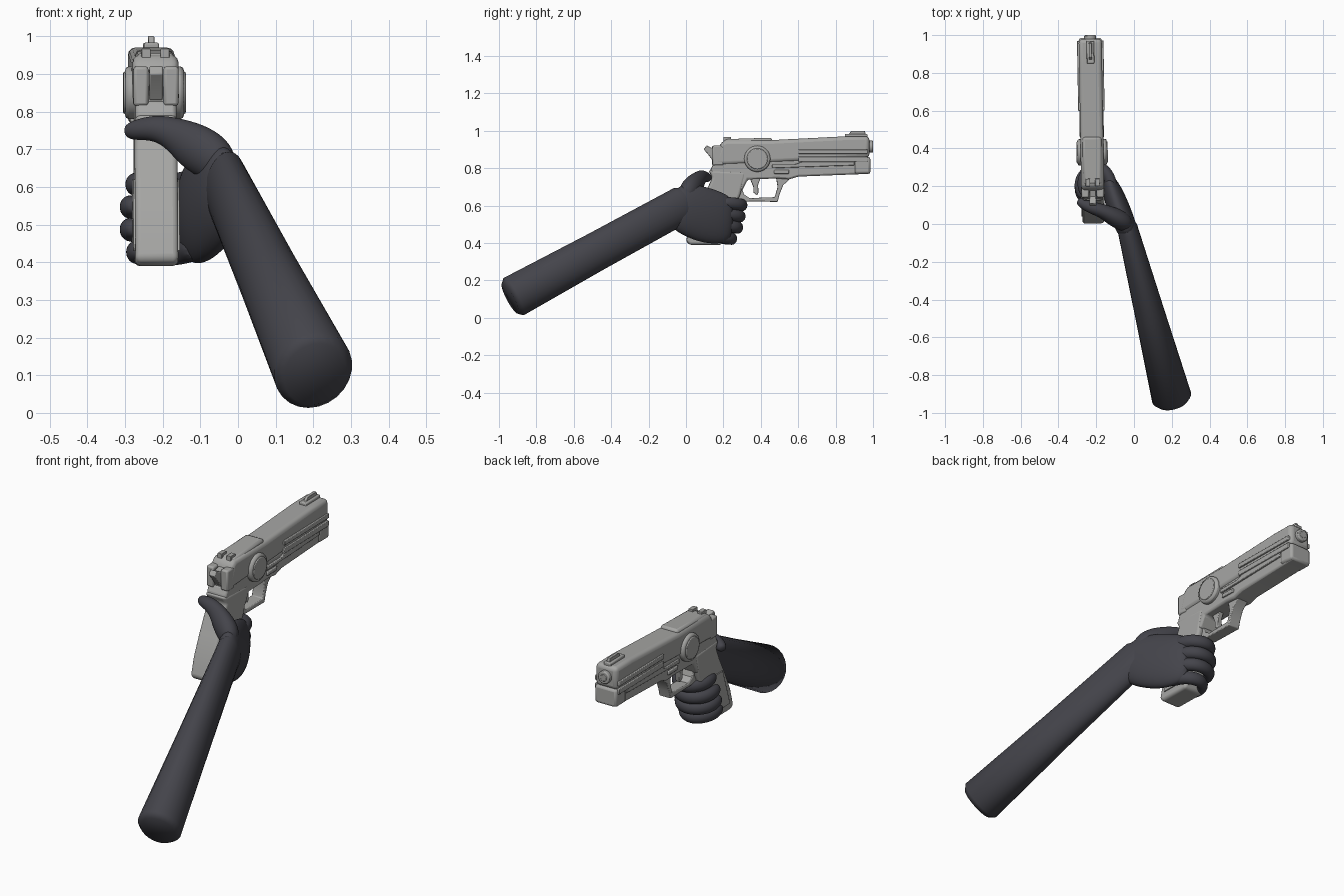
import bpy, bmesh, math
from mathutils import Vector, Matrix

if "Cube" in bpy.data.objects:
    bpy.data.objects.remove(bpy.data.objects["Cube"], do_unlink=True)


def material(name, rgb):
    m = bpy.data.materials.new(name)
    m.use_nodes = True
    m.diffuse_color = (*rgb, 1)
    bsdf = m.node_tree.nodes["Principled BSDF"]
    bsdf.inputs["Base Color"].default_value = (*rgb, 1)
    bsdf.inputs["Roughness"].default_value = 0.6
    return m


GREY = material("metal grey", (0.38, 0.38, 0.37))
DARK = material("glove charcoal", (0.058, 0.058, 0.07))

# The pistol is built around x = 0, then set in the hand with a slight yaw
GUN = Matrix.Translation((-0.217, 0.1, 0)) @ Matrix.Rotation(0.017, 4, "Z") @ Matrix.Translation((0, -0.1, 0))


def finish(name, bm, mat, bevel=0, segments=2, subsurf=0, angle=35):
    bmesh.ops.recalc_face_normals(bm, faces=bm.faces)
    mesh = bpy.data.meshes.new(name)
    bm.to_mesh(mesh)
    bm.free()
    mesh.materials.append(mat)
    ob = bpy.data.objects.new(name, mesh)
    bpy.context.collection.objects.link(ob)
    if bevel:
        mod = ob.modifiers.new("Bevel", "BEVEL")
        mod.width, mod.segments = bevel, segments
        mod.limit_method, mod.angle_limit = "ANGLE", math.radians(40)
    if subsurf:
        mod = ob.modifiers.new("Subsurf", "SUBSURF")
        mod.levels = mod.render_levels = subsurf
    bpy.ops.object.select_all(action="DESELECT")
    ob.select_set(True)
    bpy.context.view_layer.objects.active = ob
    bpy.ops.object.shade_smooth_by_angle(angle=math.radians(angle))
    return ob


def side_prism(name, outline, half, x=0, bevel=0.006, segments=2):
    """Extrude a (y, z) outline across x."""
    bm = bmesh.new()
    face = bm.faces.new([bm.verts.new((x - half, y, z)) for y, z in outline])
    new = bmesh.ops.extrude_face_region(bm, geom=[face])["geom"]
    verts = [v for v in new if isinstance(v, bmesh.types.BMVert)]
    bmesh.ops.translate(bm, verts=verts, vec=(2 * half, 0, 0))
    ob = finish(name, bm, GREY, bevel, segments)
    ob.matrix_world = GUN
    return ob


def box(name, y0, y1, z0, z1, half, x=0, bevel=0.005):
    return side_prism(name, [(y0, z0), (y1, z0), (y1, z1), (y0, z1)], half, x, bevel)


def cylinder(name, centre, radius, depth, axis, bevel=0.008):
    bm = bmesh.new()
    turn = Matrix.Rotation(math.pi / 2, 4, "Y" if axis == "X" else "X")
    bmesh.ops.create_cone(bm, cap_ends=True, segments=32, radius1=radius, radius2=radius,
                          depth=depth, matrix=Matrix.Translation(centre) @ turn)
    ob = finish(name, bm, GREY, bevel)
    ob.matrix_world = GUN
    return ob


def limb(name, points, radii, sides=12, subsurf=2):
    """Loft ellipses (horizontal radius, upright radius) along a path."""
    pts = [Vector(p) for p in points]
    bm = bmesh.new()
    rings = []
    for i, (p, (ru, rv)) in enumerate(zip(pts, radii)):
        t = (pts[min(i + 1, len(pts) - 1)] - pts[max(i - 1, 0)]).normalized()
        u = t.cross(Vector((0, 0, 1))).normalized()
        v = u.cross(t)
        rings.append([bm.verts.new(p + u * ru * math.cos(a) + v * rv * math.sin(a))
                      for a in (math.tau * k / sides for k in range(sides))])
    for a, b in zip(rings, rings[1:]):
        for k in range(sides):
            j = (k + 1) % sides
            bm.faces.new((a[k], a[j], b[j], b[k]))
    bm.faces.new(rings[0])
    bm.faces.new(rings[-1])
    return finish(name, bm, DARK, subsurf=subsurf, angle=50)


# Slide and barrel
side_prism("slide", [(0.145, 0.815), (0.98, 0.855), (0.98, 0.97), (0.85, 0.97),
                     (0.46, 0.95), (0.21, 0.95), (0.185, 0.935)], 0.061, bevel=0.02, segments=3)
side_prism("slide_hood", [(0.2, 0.9), (0.46, 0.9), (0.46, 0.963), (0.21, 0.955)], 0.05, bevel=0.012)
box("front_sight_base", 0.85, 0.97, 0.95, 0.983, 0.02)
side_prism("front_sight", [(0.86, 0.97), (0.965, 0.97), (0.955, 1.0), (0.885, 1.0)], 0.008, bevel=0.002)
cylinder("barrel", (0, 0.96, 0.915), 0.032, 0.08, "Y", 0.005)
cylinder("bore_plug", (0, 0.99, 0.915), 0.018, 0.022, "Y", 0.003)

# Rear sight posts and hammer
for side in (-1, 1):
    box("rear_sight_post", 0.2, 0.24, 0.94, 0.967, 0.012, side * 0.025, 0.002)
    box("slide_rear_cheek", 0.14, 0.2, 0.815, 0.92, 0.02, side * 0.04, 0.008)
side_prism("hammer", [(0.21, 0.83), (0.15, 0.83), (0.125, 0.865), (0.095, 0.9), (0.11, 0.922),
                      (0.145, 0.905), (0.21, 0.92)], 0.018, bevel=0.004)

# Frame, dust cover and side details
side_prism("frame", [(0.13, 0.79), (0.15, 0.83), (0.98, 0.86), (0.985, 0.77), (0.6, 0.755), (0.55, 0.74),
                     (0.49, 0.745), (0.33, 0.74), (0.3, 0.68), (0.16, 0.7)], 0.054, bevel=0.01)
box("muzzle_block", 0.9, 0.985, 0.77, 0.86, 0.061, bevel=0.012)
for side in (-1, 1):
    cylinder("side_disc", (side * 0.06, 0.38, 0.85), 0.07, 0.036, "X", 0.01)
    cylinder("side_disc_cap", (side * 0.07, 0.38, 0.85), 0.056, 0.026, "X", 0.004)
    box("upper_rail", 0.6, 0.97, 0.877, 0.9, 0.008, side * 0.062, 0.003)
    box("lower_rail", 0.6, 0.97, 0.835, 0.862, 0.008, side * 0.06, 0.003)
    side_prism("side_fairing", [(0.46, 0.8), (0.9, 0.815), (0.9, 0.835), (0.62, 0.835),
                                (0.58, 0.82), (0.46, 0.82)], 0.008, side * 0.056, 0.003)
    box("slide_catch", 0.47, 0.55, 0.77, 0.79, 0.01, side * 0.053, 0.004)

# Trigger and guard
side_prism("trigger_guard", [(0.27, 0.63), (0.32, 0.622), (0.49, 0.62), (0.5, 0.66), (0.52, 0.71), (0.57, 0.755),
                             (0.48, 0.76), (0.49, 0.7), (0.475, 0.645), (0.34, 0.64), (0.31, 0.66),
                             (0.29, 0.72), (0.26, 0.7)], 0.032, bevel=0.004)
side_prism("trigger", [(0.34, 0.75), (0.36, 0.7), (0.36, 0.67), (0.38, 0.655), (0.388, 0.67),
                       (0.385, 0.71), (0.4, 0.75)], 0.012, bevel=0.003)

# Grip
side_prism("grip", [(0.12, 0.79), (0.14, 0.75), (0.115, 0.69), (0.07, 0.6), (0.025, 0.5), (0.0, 0.41),
                    (0.02, 0.39), (0.19, 0.39), (0.205, 0.42), (0.24, 0.55), (0.29, 0.66), (0.32, 0.78)],
           0.057, bevel=0.028, segments=4)
for side in (-1, 1):
    side_prism("grip_panel", [(0.1, 0.62), (0.04, 0.43), (0.17, 0.43), (0.22, 0.62)], 0.005, side * 0.057, 0.002)

# Forearm with a chamfered cuff end
END, WRIST = Vector((0.205, -0.94, 0.103)), Vector((-0.035, -0.02, 0.605))
limb("forearm", [END, END.lerp(WRIST, 0.022), END.lerp(WRIST, 0.5), WRIST, END.lerp(WRIST, 1.05)],
     [(0.085, 0.092), (0.106, 0.114), (0.08, 0.104), (0.054, 0.1), (0.035, 0.07)], 24, 0)

# Palm, wrapping along the right of the grip
limb("palm", [(-0.02, -0.075, 0.6), (-0.03, -0.045, 0.595), (-0.065, 0.04, 0.57), (-0.1, 0.13, 0.54),
              (-0.125, 0.21, 0.525), (-0.14, 0.25, 0.525)],
     [(0.035, 0.09), (0.055, 0.125), (0.062, 0.148), (0.06, 0.15), (0.045, 0.135), (0.025, 0.1)], 16)

# Thumb, over the back of the grip
limb("thumb", [(-0.03, -0.01, 0.64), (-0.07, 0.02, 0.68), (-0.12, 0.045, 0.71), (-0.17, 0.07, 0.742),
               (-0.22, 0.085, 0.758), (-0.265, 0.105, 0.752), (-0.288, 0.12, 0.748), (-0.296, 0.126, 0.746)],
     [(0.04, 0.05), (0.055, 0.068), (0.05, 0.066), (0.038, 0.046), (0.034, 0.036),
      (0.03, 0.029), (0.024, 0.023), (0.012, 0.012)])

# Four curled fingers, index to little
for name, z, reach, left in (("index", 0.605, 0.295, -0.272), ("middle", 0.545, 0.285, -0.287),
                             ("ring", 0.485, 0.272, -0.287), ("little", 0.425, 0.24, -0.27)):
    path = [(-0.11, reach - 0.12, z + 0.01), (-0.128, reach - 0.05, z + 0.008), (-0.155, reach - 0.005, z),
            (-0.2, reach + 0.01, z - 0.003), (left + 0.03, reach - 0.005, z - 0.003), (left, reach - 0.05, z),
            (left, reach - 0.1, z + 0.003), (left + 0.01, reach - 0.135, z + 0.005),
            (left + 0.013, reach - 0.145, z + 0.005)]
    limb(name + "_finger", path, [(0.032, 0.034)] * 4 + [(0.03, 0.032)] * 3 + [(0.024, 0.025), (0.012, 0.012)])
